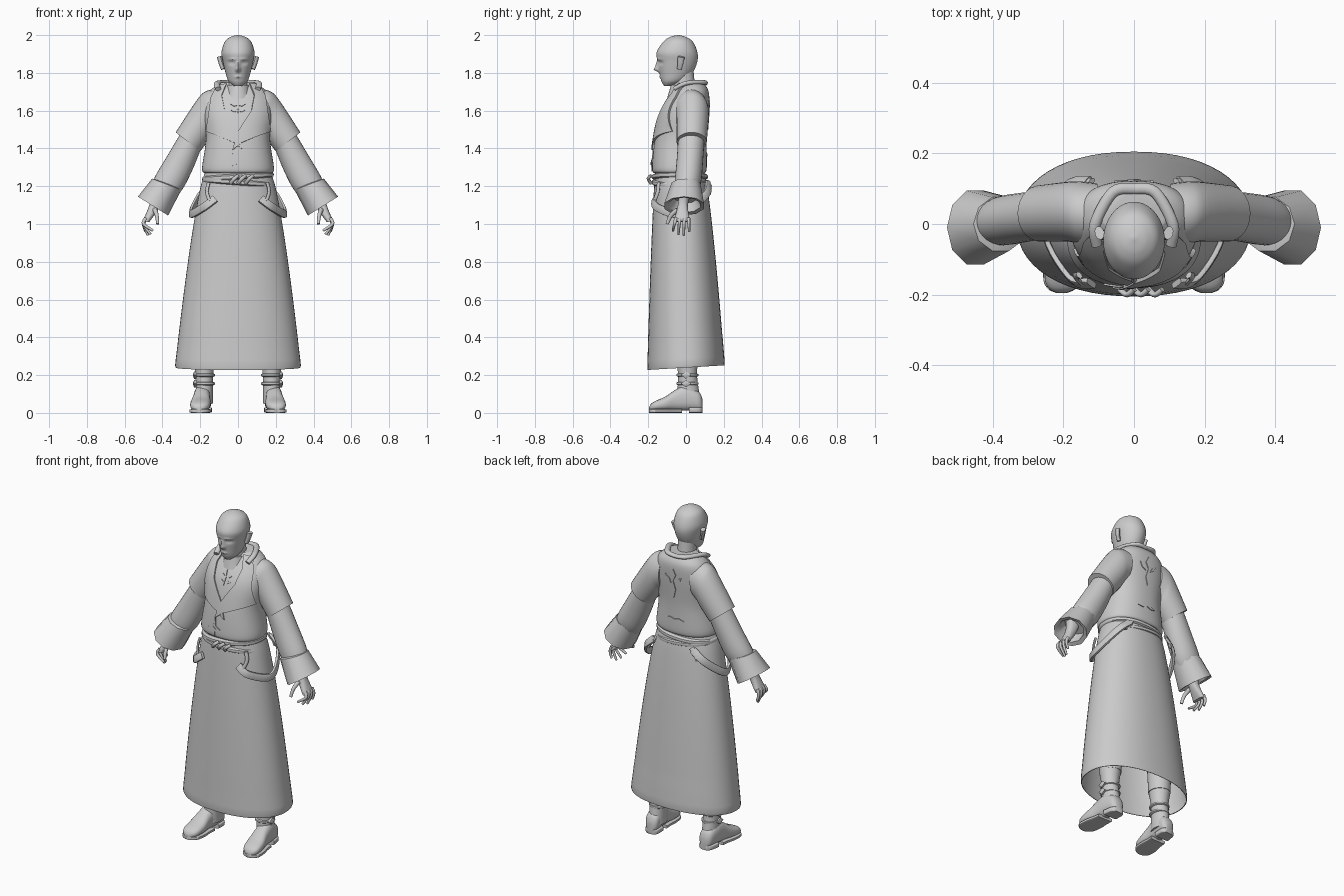
import bpy, bmesh
from math import sin, cos, pi, exp, copysign, radians
from mathutils import Vector
from mathutils.bvhtree import BVHTree

if "Cube" in bpy.data.objects:
    bpy.data.objects.remove(bpy.data.objects["Cube"], do_unlink=True)

grey = bpy.data.materials.new("plain grey")
grey.use_nodes = True
grey.diffuse_color = (0.6, 0.6, 0.6, 1)
grey.node_tree.nodes["Principled BSDF"].inputs["Base Color"].default_value = grey.diffuse_color
parts = []


def finish(name, bm, mirror):
    """Turn a bmesh into a named object, mirrored across x when asked."""
    bmesh.ops.recalc_face_normals(bm, faces=bm.faces)
    mesh = bpy.data.meshes.new(name)
    bm.to_mesh(mesh)
    bm.free()
    mesh.materials.append(grey)
    obj = bpy.data.objects.new(name, mesh)
    bpy.context.collection.objects.link(obj)
    if mirror:
        modifier = obj.modifiers.new("mirror", "MIRROR")
        modifier.use_mirror_merge = False
    parts.append(obj)
    return obj


def skin(name, rings, caps=True, mirror=False, tweak=None):
    """Join rings of points into a tube, then adjust each point with a rule."""
    bm = bmesh.new()
    loops = [[bm.verts.new(point) for point in ring] for ring in rings]
    for lower, upper in zip(loops, loops[1:]):
        for i in range(len(lower)):
            bm.faces.new((lower[i - 1], lower[i], upper[i], upper[i - 1]))
    if caps:
        bm.faces.new(loops[0])
        bm.faces.new(loops[-1])
    if tweak:
        for vert in bm.verts:
            tweak(vert.co)
    return finish(name, bm, mirror)


def spline(rows, steps):
    """Pass a smooth curve through rows of numbers."""
    result = []
    for i in range(len(rows) - 1):
        following = rows[min(i + 2, len(rows) - 1)]
        neighbours = list(zip(rows[max(i - 1, 0)], rows[i], rows[i + 1], following))
        for step in range(steps):
            t = step / steps
            result.append([b + t / 2 * (c - a + t * (2 * a - 5 * b + 4 * c - d + t * (3 * b - a - 3 * c + d)))
                           for a, b, c, d in neighbours])
    return result + [list(rows[-1])]


def oval(centre, u, v, sides, power=2):
    """Ring of points; a higher power gives a boxier outline."""
    ring = []
    for i in range(sides):
        angle = 2 * pi * i / sides
        c, s = (copysign(abs(w) ** (2 / power), w) for w in (cos(angle), sin(angle)))
        ring.append(centre + u * c + v * s)
    return ring


def loft(name, rows, sides=28, steps=4, power=2, **options):
    """Each row holds two opposite points in xz, then the depth range in y."""
    rings = []
    for xa, za, xb, zb, front, back in spline(rows, steps):
        centre = Vector((xa + xb, front + back, za + zb)) / 2
        across = Vector((xa - xb, 0, za - zb)) / 2
        rings.append(oval(centre, across, Vector((0, back - front, 0)) / 2, sides, power))
    return skin(name, rings, **options)


def stack(name, rows, x=0, **options):
    """Each row holds height, half width, front y and back y."""
    return loft(name, [(x + half, z, x - half, z, front, back) for z, half, front, back in rows], **options)


def hoop(name, z, half, front, back, high, **options):
    """Closed strap with a rounded rim around an upright part."""
    rows = []
    for rise, inset in ((-high, high), (-high / 2, 0), (high / 2, 0), (high, high)):
        rows.append((z + rise, half - inset, front + inset, back - inset))
    stack(name, rows, sides=48, steps=2, **options)


def sweep(name, points, thick, high, taper=1, mirror=True, power=2):
    """Sweep an oval along a path, its thin side facing out from the body."""
    path = [Vector(point) for point in spline(points, 5)]
    rings = []
    for i, point in enumerate(path):
        tangent = (path[min(i + 1, len(path) - 1)] - path[max(i - 1, 0)]).normalized()
        out = Vector((point.x, point.y, 0))
        out = (out - tangent * out.dot(tangent)).normalized()
        scale = 1 + (taper - 1) * i / (len(path) - 1)
        rings.append(oval(point, out * thick * scale, tangent.cross(out) * high * scale, 12, power))
    skin(name, rings, mirror=mirror)


# Coat body and the surface that trims lie on
coat = stack("coat_body", [(1.27, .18, -.17, .1), (1.3, .19, -.18, .11), (1.45, .17, -.165, .11),
                           (1.6, .18, -.13, .12), (1.7, .15, -.07, .12), (1.75, .09, -.03, .09)],
             sides=56, steps=7, power=2.3)
surface = BVHTree.FromPolygons([vert.co for vert in coat.data.vertices],
                               [face.vertices for face in coat.data.polygons])


def plate(name, outline, side=-1, lift=.005, mirror=False):
    """Lay a flat outline (x, z) over the coat as a thin plate."""
    bm = bmesh.new()
    bm.faces.new([bm.verts.new((x, 0, z)) for x, z in outline])
    for axis in (Vector((1, 0, 0)), Vector((0, 0, 1))):
        for i in range(-10, 90):
            bmesh.ops.bisect_plane(bm, geom=bm.verts[:] + bm.edges[:] + bm.faces[:],
                                   plane_co=axis * (i + .1) / 50, plane_no=axis)
    bmesh.ops.triangulate(bm, faces=bm.faces)
    for vert in bm.verts:
        flat = vert.co.copy()
        hit = surface.ray_cast(flat + Vector((0, side, 0)), Vector((0, -side, 0)))[0]
        vert.co = hit or surface.find_nearest(flat)[0]
    raised = bmesh.ops.extrude_face_region(bm, geom=bm.faces[:])["geom"]
    for vert in [item for item in raised if isinstance(item, bmesh.types.BMVert)]:
        vert.co += surface.find_nearest(vert.co)[1] * lift
    finish(name, bm, mirror)


def leaf(name, x, z, length, width, angle=0, **options):
    """Pointed four-cornered plate, turned from upright by an angle in degrees."""
    turn = radians(angle)
    along, across = (sin(turn) * length, cos(turn) * length), (cos(turn) * width, -sin(turn) * width)
    plate(name, [(x + k * dx, z + k * dz) for k, (dx, dz) in
                 ((1, along), (1, across), (-1, along), (-1, across))], **options)


# Lapels, collar and the closing edge of the coat
lapel = [(.06, 1.74), (.085, 1.68), (.07, 1.6), (0, 1.49), (-.03, 1.39),
         (.02, 1.43), (.09, 1.46), (.165, 1.49), (.14, 1.67), (.11, 1.73)]
plate("left_lapel", lapel, lift=.012)
plate("right_lapel", [(-x, z) for x, z in lapel], lift=.007)
leaf("coat_front_edge", -.03, 1.34, .06, .005)
sweep("coat_collar", [(.105, -.06, 1.715), (.11, 0, 1.745), (.06, .09, 1.75), (0, .1, 1.745)], .016, .012)

# Embroidered ornaments
leaf("waist_diamond", -.04, 1.325, .028, .045)
leaf("waist_diamond_centre", -.04, 1.325, .014, .02, lift=.009)
for z in (1.6, 1.63):
    leaf("chest_leaf", .02, z, .02, .008, 80, mirror=True)
leaf("chest_stem", 0, 1.62, .04, .006)
leaf("back_petal", 0, 1.64, .035, .018, side=1)
leaf("back_stem", 0, 1.55, .05, .014, side=1)
leaf("back_curl", .035, 1.61, .03, .009, 40, side=1, mirror=True)
leaf("back_lower_curl", .03, 1.365, .03, .009, 95, side=1, mirror=True)


# Long open skirt with a slightly raised back hem
def raise_hem(co):
    if co.z < .4:
        co.z += co.y * .06


hem = []
for i in range(13):
    flare = (i / 12) ** .7
    hem.append((1.3 - 1.05 * i / 12, .165 + .168 * flare, -.16 - .045 * flare, .09 + .115 * flare))
hem.append((.24, .325, -.2, .2))
stack("skirt", hem, sides=56, steps=2, power=2.2, caps=False, tweak=raise_hem)

# Waist belts, each leaning its own way
for z, slope in ((1.25, .06), (1.22, -.07)):
    def lean(co, slope=slope):
        co.z += co.x * slope
    hoop("waist_belt", z, .188, -.18, .115, .016, power=2.2, tweak=lean)
for x in (-.02, .02, .06):
    sweep("belt_knot", [(x - .02, -.185, 1.215), (x, -.2, 1.24), (x + .02, -.185, 1.255)],
          .008, .01, mirror=False)

# Draped side belts with their hanging straps
sweep("side_drape", [(.12, -.168, 1.135), (.18, -.155, 1.09), (.25, -.03, 1.055), (.2, .1, 1.15),
                     (.13, .12, 1.215)], .009, .022, power=4)
sweep("front_strap", [(.155, -.145, 1.22), (.165, -.15, 1.17), (.15, -.168, 1.12)], .007, .011)
sweep("back_strap", [(.12, .12, 1.225), (.15, .12, 1.19), (.165, .12, 1.16)], .008, .014)

# Short coat sleeves, long under sleeves and turned cuffs
loft("coat_sleeves", [(.1, 1.715, .11, 1.5, -.06, .115), (.165, 1.705, .13, 1.48, -.06, .12),
                      (.215, 1.66, .15, 1.45, -.05, .12), (.33, 1.485, .2, 1.385, -.05, .11)], mirror=True)
loft("long_sleeves", [(.28, 1.52, .18, 1.44, -.04, .1), (.375, 1.36, .235, 1.3, -.05, .09),
                      (.44, 1.25, .29, 1.19, -.06, .08), (.46, 1.19, .34, 1.13, -.06, .06)], mirror=True)
loft("sleeve_cuffs", [(.43, 1.235, .31, 1.19, -.06, .06), (.455, 1.24, .3, 1.18, -.08, .08),
                      (.53, 1.145, .37, 1.045, -.12, .1), (.51, 1.14, .39, 1.06, -.1, .08),
                      (.48, 1.17, .37, 1.11, -.06, .06)], sides=10, steps=1, mirror=True)

# Hands
loft("palms", [(.47, 1.16, .4, 1.13, -.04, .02), (.47, 1.1, .42, 1.08, -.045, .01),
               (.505, 1.015, .47, 1.01, -.065, .022)], sides=20, power=2.5, mirror=True)
for i, low in enumerate((.965, .945, .94, .96)):
    y = .022 * i - .053
    sweep("finger", [(.488, y, 1.03), (.5, y * 1.15, 1), (.45 + .013 * i, y * 1.3, low)], .011, .01, .6)
sweep("thumb", [(.44, -.045, 1.075), (.43, -.08, 1.045), (.425, -.1, 1)], .013, .014, .6)

# Head with a modelled face: x, z, spread in x, spread in z, push forward
features = {"nose": (0, 1.818, .011, .012, .024), "bridge": (0, 1.84, .009, .02, .013),
            "socket": (.034, 1.853, .015, .009, -.012), "brow": (.03, 1.873, .024, .006, .005),
            "lips": (0, 1.778, .018, .006, .006), "eye": (.034, 1.852, .008, .005, .006)}


def shape_face(co):
    if co.y < -.04:
        co.y -= sum(push * exp(-((abs(co.x) - x) / wide) ** 2 - ((co.z - z) / tall) ** 2)
                    for x, z, wide, tall, push in features.values())


stack("head", [(1.73, .02, -.115, -.08), (1.755, .05, -.13, -.01), (1.8, .066, -.14, .035),
               (1.86, .08, -.15, .06), (1.91, .087, -.155, .06), (1.965, .07, -.12, .036),
               (1.99, .04, -.085, 0), (2, .005, -.045, -.035)], sides=72, steps=9, tweak=shape_face)
sweep("ears", [(.08, -.035, 1.82), (.09, -.03, 1.85), (.098, -.025, 1.885)], .009, .013, 1.5)
stack("neck", [(1.66, .07, -.08, .07), (1.72, .053, -.07, .05), (1.81, .05, -.07, .04)])
stack("shirt_collar", [(1.665, .08, -.1, .08), (1.7, .067, -.09, .065), (1.735, .06, -.08, .056)])

# Trousers and boot shafts
stack("trouser_legs", [(.8, .08, -.08, .09), (.29, .06, -.055, .07)], x=.176, mirror=True)
stack("boot_shafts", [(.3, .06, -.056, .07), (.2, .047, -.042, .058), (.05, .045, -.05, .08)],
      x=.178, mirror=True)
for z in (.155, .2):
    hoop("boot_strap", z, .053, -.05, .065, .01, x=.176, mirror=True)
    skin("boot_diamond", [oval(Vector((x, 0, z)), Vector((0, size, 0)), Vector((0, 0, size * .7)), 4)
                          for x, size in ((.21, .028), (.232, .028), (.237, .012))], mirror=True)


# Boot feet lofted from heel to toe, with soles and heels that follow them
def foot(name, rows, power):
    rings = []
    for y, half, low, high in spline(rows, 4):
        centre = Vector((.188 - y * .09, y, (low + high) / 2))
        rings.append(oval(centre, Vector((half, 0, 0)), Vector((0, 0, (high - low) / 2)), 24, power))
    skin(name, rings, mirror=True)


tread = [(.088, .02, .07), (.07, .04, .11), (.015, .045, .14), (-.02, .045, .14), (-.06, .046, .12),
         (-.11, .053, .086), (-.16, .05, .064), (-.185, .034, .048), (-.195, .012, .03)]
foot("boot_feet", [(y, half, .012, top) for y, half, top in tread], 2.5)
foot("boot_heels", [(y, half + .002, 0, .03) for y, half, top in tread[:3]], 6)
foot("boot_soles", [(y, half + .004, 0, .02) for y, half, top in tread[3:]], 6)

# Smooth shading with sharp edges kept
bpy.ops.object.select_all(action="DESELECT")
for obj in parts:
    obj.select_set(True)
bpy.context.view_layer.objects.active = coat
bpy.ops.object.shade_smooth_by_angle(angle=radians(42))
